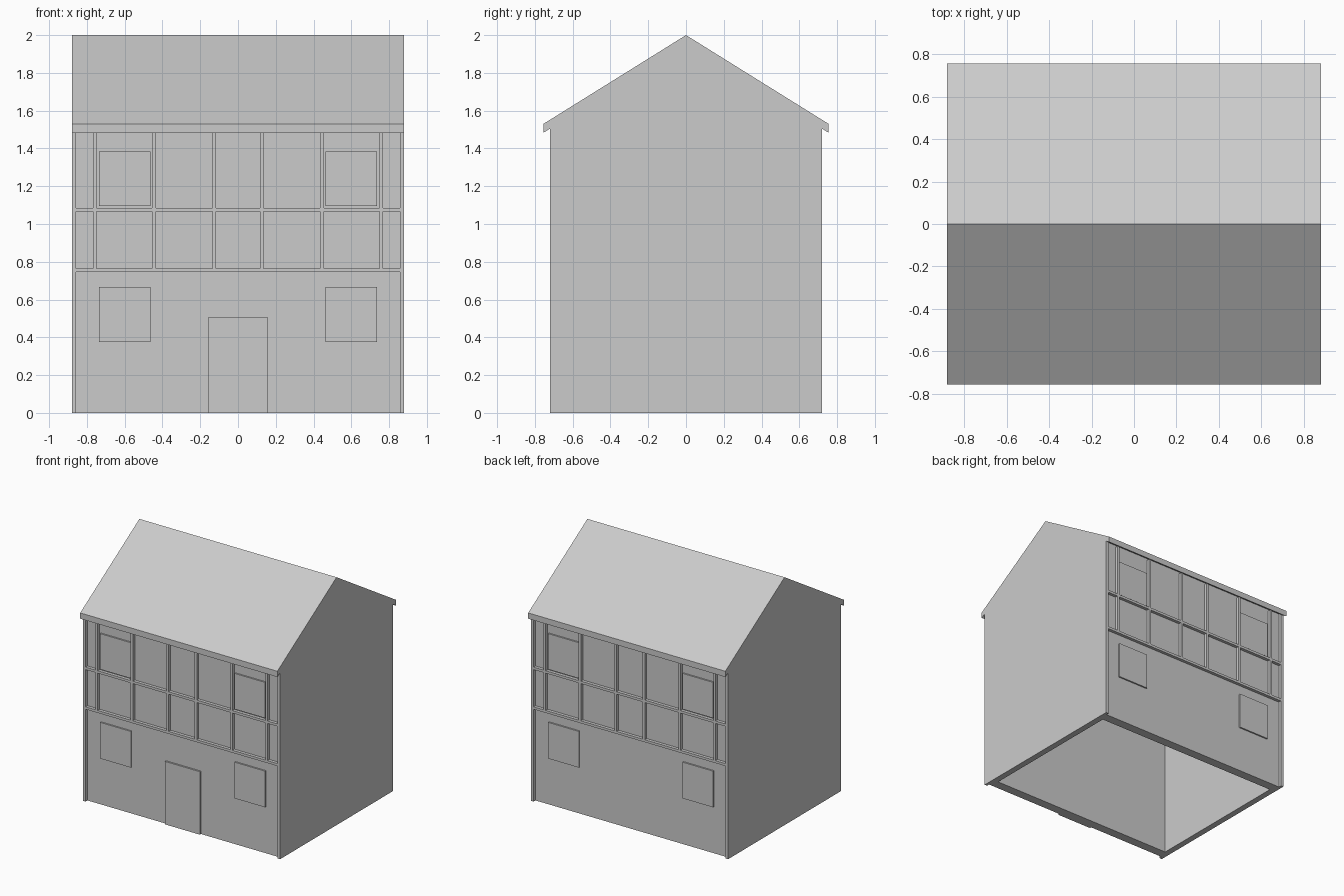
import bpy, bmesh
from mathutils import Vector

if "Cube" in bpy.data.objects:
    bpy.data.objects.remove(bpy.data.objects["Cube"])

HALF_X = 0.88
EAVE_Y, EAVE_Z, RIDGE_Z, ROOF_T = 0.755, 1.53, 2.0, 0.047
OUT_Y, WALL_Y, IN_Y = 0.72, 0.695, 0.62      # timber face, plaster face, inside face
POST_X, IN_X = 0.857, 0.83
SLOPE = (RIDGE_Z - EAVE_Z) / EAVE_Y


def under_roof(y):
    return RIDGE_Z - ROOF_T - SLOPE * abs(y)


def finish(name, bm):
    bmesh.ops.recalc_face_normals(bm, faces=bm.faces)
    me = bpy.data.meshes.new(name)
    bm.to_mesh(me)
    bm.free()
    ob = bpy.data.objects.new(name, me)
    bpy.context.collection.objects.link(ob)
    return ob


def prism(name, points, vec, fit_roof=False):
    """Extrude a closed outline; optionally slope its top to meet the roof."""
    bm = bmesh.new()
    face = bm.faces.new([bm.verts.new(p) for p in points])
    ext = bmesh.ops.extrude_face_region(bm, geom=[face], use_keep_orig=True)
    for v in [g for g in ext["geom"] if isinstance(g, bmesh.types.BMVert)]:
        v.co += Vector(vec)
        if fit_roof:
            v.co.z = under_roof(v.co.y)
    return finish(name, bm)


def box(name, x0, x1, y0, y1, z0, z1):
    return prism(name, [(x0, y0, z0), (x1, y0, z0), (x1, y1, z0), (x0, y1, z0)],
                 (0, 0, z1 - z0))


def timber_frame(name, s):
    """Lattice of posts and two beams, built from a grid with open panels."""
    half = [(0.116, 0.136), (0.435, 0.455), (0.748, 0.767)]
    xs = sorted([-POST_X, POST_X] + [k * v for p in half for v in p for k in (-1, 1)])
    zs = [0.745, 0.765, 1.065, 1.085, under_roof(OUT_Y)]
    bm = bmesh.new()
    grid = [[bm.verts.new((x, s * WALL_Y, z)) for z in zs] for x in xs]
    faces = []
    for i in range(len(xs) - 1):
        for j in range(len(zs) - 1):
            if i % 2 == 1 or j % 2 == 0:
                faces.append(bm.faces.new((grid[i][j], grid[i + 1][j],
                                           grid[i + 1][j + 1], grid[i][j + 1])))
    bmesh.ops.delete(bm, geom=[v for v in bm.verts if not v.link_faces], context='VERTS')
    ext = bmesh.ops.extrude_face_region(bm, geom=faces, use_keep_orig=True)
    for g in ext["geom"]:
        if isinstance(g, bmesh.types.BMVert):
            g.co.y = s * OUT_Y
    return finish(name, bm)


# Roof: chevron slab, flush with the gable ends
prism("roof", [(-HALF_X, y, z) for y, z in (
    (-EAVE_Y, EAVE_Z), (0, RIDGE_Z), (EAVE_Y, EAVE_Z),
    (EAVE_Y, EAVE_Z - ROOF_T), (0, RIDGE_Z - ROOF_T), (-EAVE_Y, EAVE_Z - ROOF_T))],
    (2 * HALF_X, 0, 0))

# Gable end walls
for side, s in (("left", -1), ("right", 1)):
    prism(side + "_gable_wall", [(s * IN_X, y, z) for y, z in (
        (-IN_Y, 0), (IN_Y, 0), (IN_Y, under_roof(IN_Y)),
        (0, under_roof(0)), (-IN_Y, under_roof(IN_Y)))],
        (s * (HALF_X - IN_X), 0, 0))

# Front and back: wall with corner posts, timber lattice, windows
for side, s in (("front", -1), ("back", 1)):
    plan = [(-HALF_X, IN_Y), (HALF_X, IN_Y), (HALF_X, OUT_Y), (POST_X, OUT_Y),
            (POST_X, WALL_Y), (-POST_X, WALL_Y), (-POST_X, OUT_Y), (-HALF_X, OUT_Y)]
    prism(side + "_wall", [(x, s * y, 0) for x, y in plan], (0, 0, 1), fit_roof=True)
    timber_frame(side + "_timber_frame", s)
    y0, y1 = sorted((s * (WALL_Y - 0.01), s * (WALL_Y + 0.012)))
    for floor, z0, z1 in (("lower", 0.375, 0.667), ("upper", 1.095, 1.383)):
        for hand, k in (("left", -1), ("right", 1)):
            x0, x1 = sorted((k * 0.462, k * 0.736))
            box(f"{side}_{floor}_{hand}_window", x0, x1, y0, y1, z0, z1)

# Front door
box("front_door", -0.157, 0.157, -WALL_Y - 0.014, -WALL_Y + 0.01, 0.0, 0.508)
